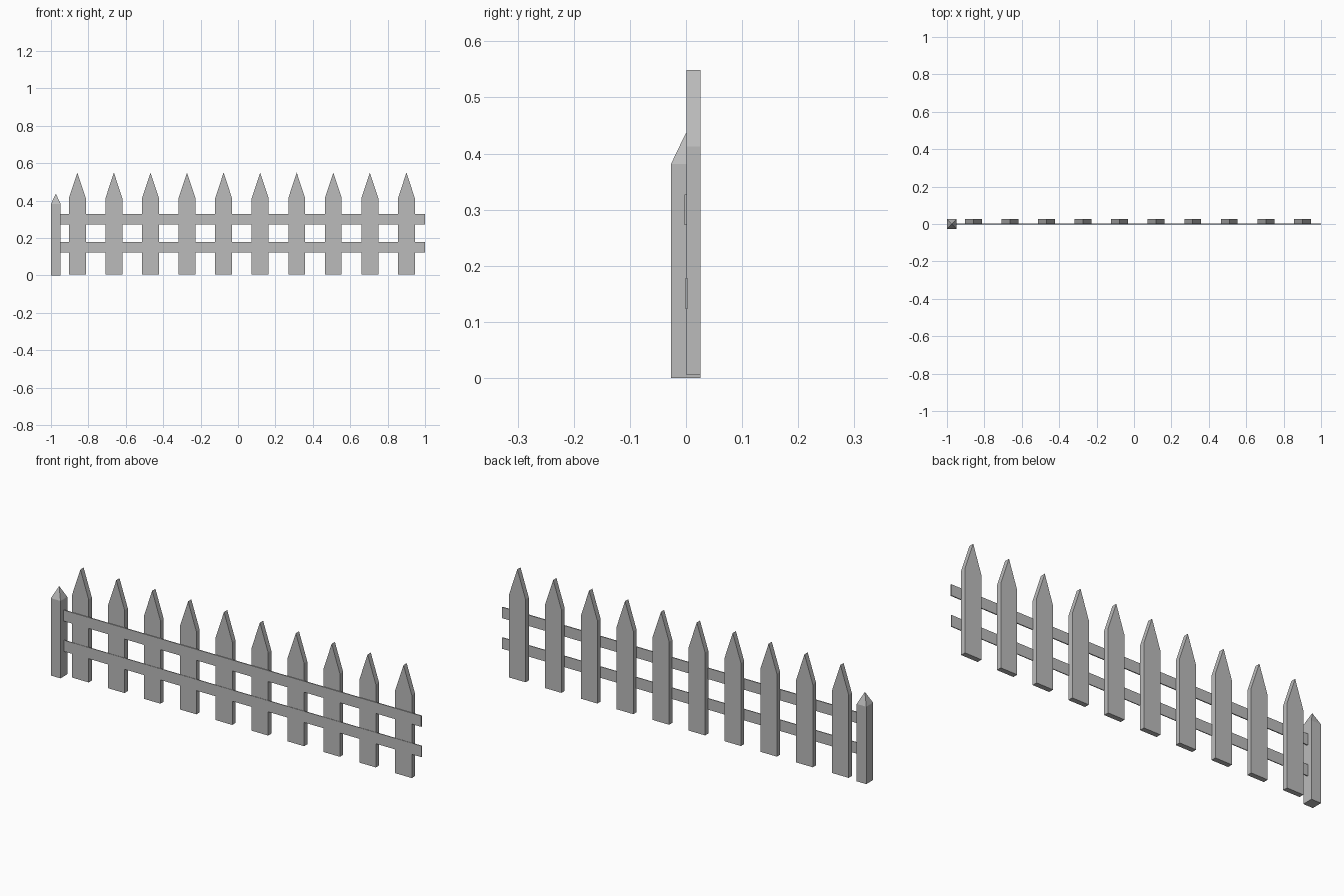
import bpy
import bmesh

cube = bpy.data.objects.get("Cube")
if cube:
    bpy.data.objects.remove(cube, do_unlink=True)

# One plain grey for the whole fence
grey = bpy.data.materials.new("fence_grey")
grey.use_nodes = True
colour = (0.5, 0.5, 0.5, 1)
grey.diffuse_color = colour
grey.node_tree.nodes["Principled BSDF"].inputs["Base Color"].default_value = colour


def finish(bm, name):
    bmesh.ops.recalc_face_normals(bm, faces=bm.faces)
    mesh = bpy.data.meshes.new(name)
    bm.to_mesh(mesh)
    bm.free()
    mesh.materials.append(grey)
    obj = bpy.data.objects.new(name, mesh)
    bpy.context.collection.objects.link(obj)
    return obj


def extrude_outline(name, outline, y0, y1):
    """Solid from an x-z outline, spanning y0 to y1."""
    bm = bmesh.new()
    face = bm.faces.new([bm.verts.new((x, y0, z)) for x, z in outline])
    result = bmesh.ops.extrude_face_region(bm, geom=[face])
    verts = [v for v in result["geom"] if isinstance(v, bmesh.types.BMVert)]
    bmesh.ops.translate(bm, verts=verts, vec=(0, y1 - y0, 0))
    return finish(bm, name)


# Pointed pickets
half = 0.045
for i in range(10):
    x = -0.859 + i * 0.1955
    outline = [(x - half, 0.005), (x + half, 0.005), (x + half, 0.413),
               (x, 0.549), (x - half, 0.413)]
    extrude_outline(f"picket_{i + 1}", outline, 0.001, 0.026)

# Thin rails running from the post to the free end
for name, z0, z1, y0, y1 in (("upper_rail", 0.273, 0.327, -0.003, 0.002),
                             ("lower_rail", 0.123, 0.178, -0.001, 0.003)):
    extrude_outline(name, [(-0.96, z0), (1, z0), (1, z1), (-0.96, z1)], y0, y1)

# End post with a pyramid cap
bm = bmesh.new()
corners = [(-1, -0.027), (-0.948, -0.027), (-0.948, 0.026), (-1, 0.026)]
base = [bm.verts.new((x, y, 0)) for x, y in corners]
top = [bm.verts.new((x, y, 0.381)) for x, y in corners]
apex = bm.verts.new((-0.974, 0, 0.437))
bm.faces.new(base)
for i in range(4):
    j = (i + 1) % 4
    bm.faces.new((base[i], base[j], top[j], top[i]))
    bm.faces.new((top[i], top[j], apex))
finish(bm, "end_post")
